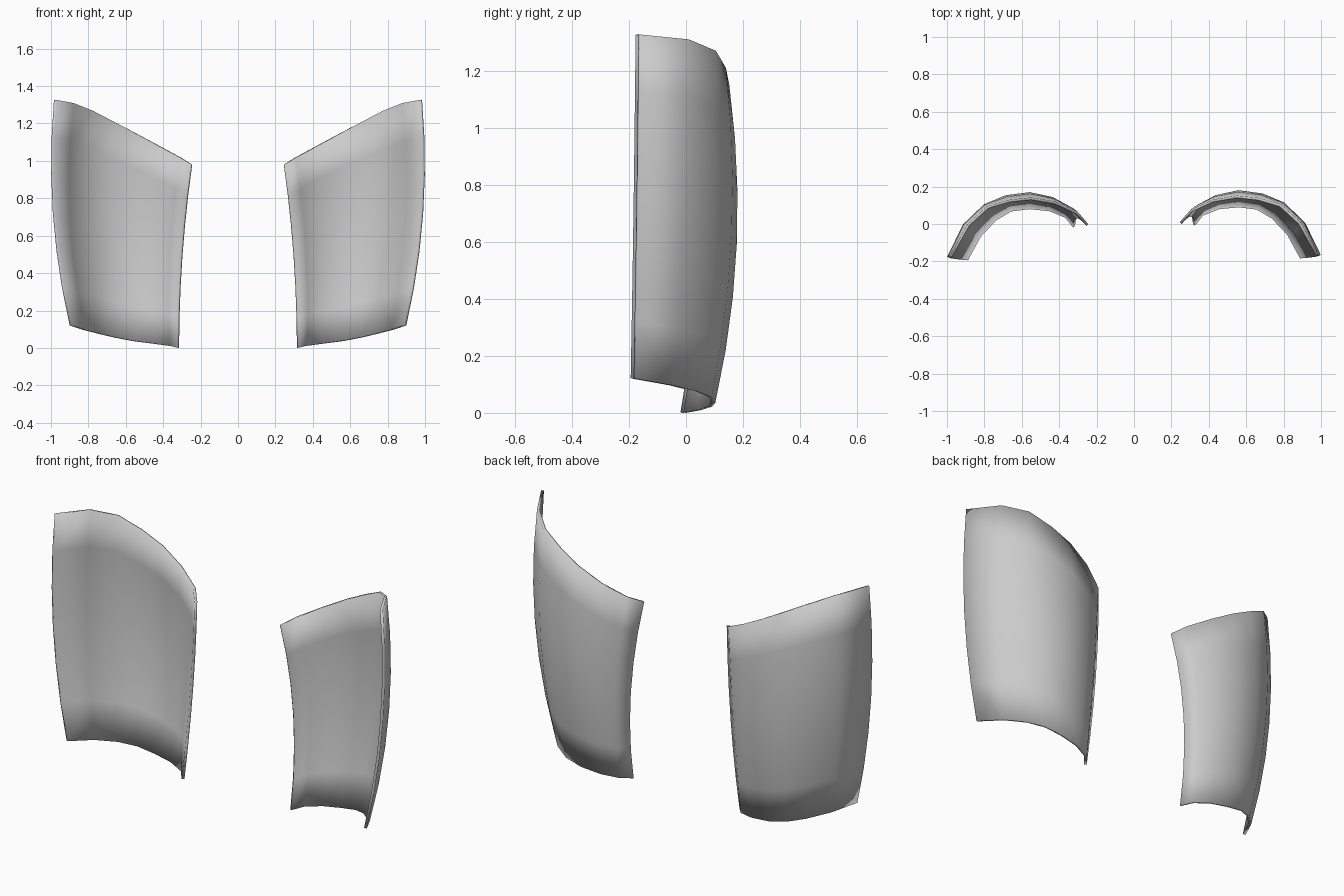
import bpy, bmesh
from mathutils import Vector

if "Cube" in bpy.data.objects:
    bpy.data.objects.remove(bpy.data.objects["Cube"])

# Cross-section arcs of one plate, from inner edge to outer edge (x, y, z)
bottom = [(.315, .0, .0), (.36, .055, .01), (.45, .092, .022), (.56, .103, .036),
          (.66, .09, .055), (.745, .04, .075), (.83, -.05, .097), (.9, -.178, .12)]
middle = [(.297, .05, .49), (.355, .105, .515), (.44, .152, .55), (.56, .178, .59),
          (.69, .16, .63), (.80, .108, .67), (.91, .0, .70), (.99, -.168, .72)]
top = [(.245, .01, .98), (.30, .075, 1.015), (.42, .13, 1.08), (.55, .152, 1.15),
       (.665, .14, 1.21), (.785, .105, 1.27), (.89, .01, 1.31), (.984, -.16, 1.327)]
ROWS = 6


def blend(a, b, c, t):
    """Smooth curve through the three arcs."""
    a, b, c = Vector(a), Vector(b), Vector(c)
    return a * (2 * t - 1) * (t - 1) + b * 4 * t * (1 - t) + c * t * (2 * t - 1)


def make_plate(name, side, shift):
    bm = bmesh.new()
    grid = []
    for r in range(ROWS + 1):
        row = []
        for a, b, c in zip(bottom, middle, top):
            p = blend(a, b, c, r / ROWS)
            row.append(bm.verts.new((side * p.x, p.y + shift, p.z)))
        grid.append(row)
    # wind the faces so the convex back is the outside
    for lo, hi in zip(grid, grid[1:]):
        for i in range(len(lo) - 1):
            f = [lo[i], hi[i], hi[i + 1], lo[i + 1]]
            bm.faces.new(f if side > 0 else f[::-1])
    for f in bm.faces:
        f.smooth = True
    mesh = bpy.data.meshes.new(name)
    bm.to_mesh(mesh)
    bm.free()
    obj = bpy.data.objects.new(name, mesh)
    bpy.context.collection.objects.link(obj)
    # thin wall grown towards the hollow front
    solid = obj.modifiers.new("thickness", 'SOLIDIFY')
    solid.thickness = 0.014
    solid.offset = -1
    return obj


# Right and left curved guard plates
make_plate("right_plate", 1, 0.0)
make_plate("left_plate", -1, -0.01)
